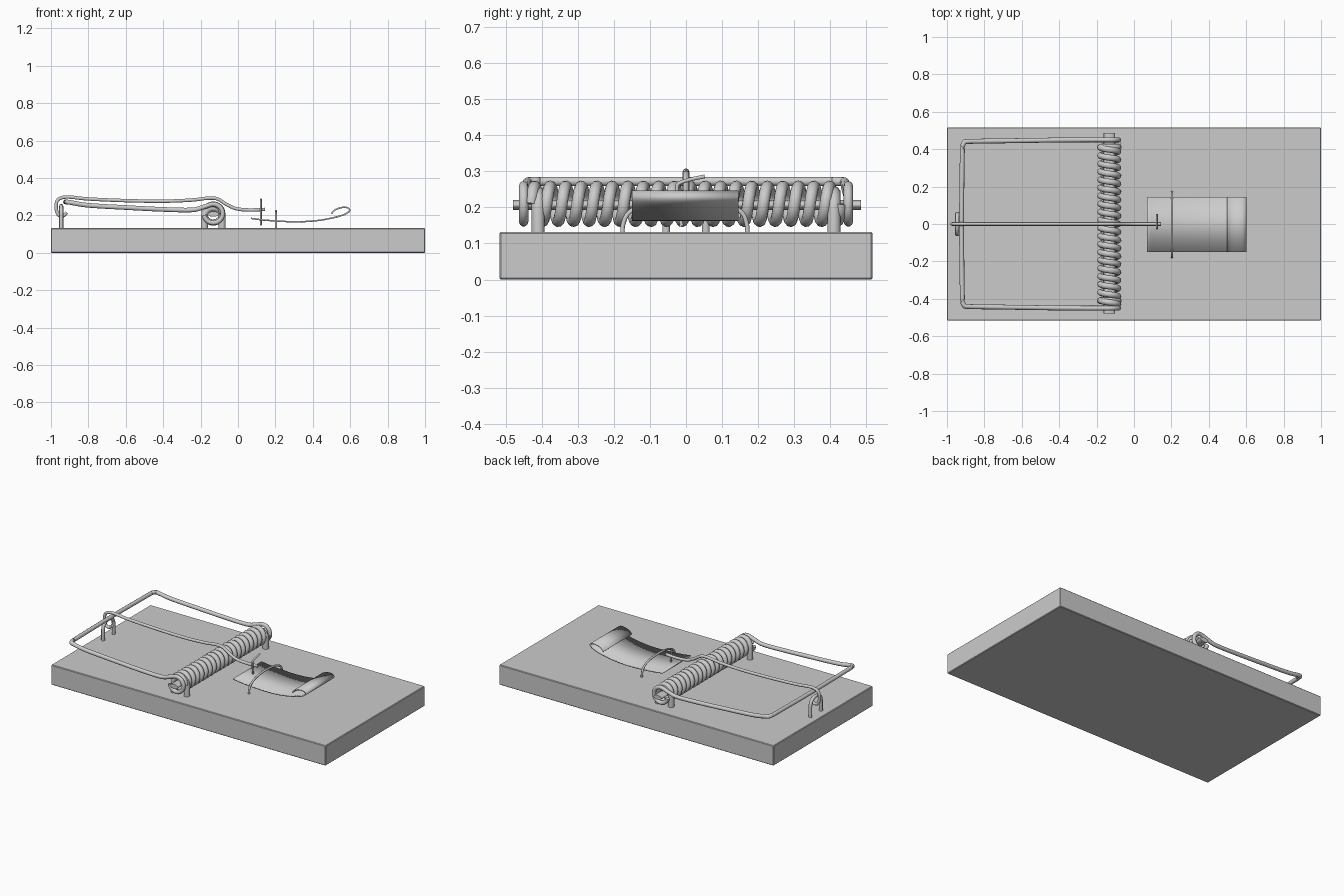
import bpy, math
from mathutils import Vector

if "Cube" in bpy.data.objects:
    bpy.data.objects.remove(bpy.data.objects["Cube"])


def smooth_path(pts, steps=6):
    """Catmull-Rom samples through the points."""
    p = [Vector(q) for q in pts]
    p = [2 * p[0] - p[1]] + p + [2 * p[-1] - p[-2]]
    out = []
    for i in range(1, len(p) - 2):
        a, b, c, d = p[i - 1:i + 3]
        for k in range(steps):
            t = k / steps
            out.append(0.5 * (2 * b + (c - a) * t + (2 * a - 5 * b + 4 * c - d) * t**2
                              + (3 * b - a - 3 * c + d) * t**3))
    return out + [p[-2]]


def wire(name, path, radius, res=3):
    """Round wire swept along a path, converted to a smooth mesh."""
    cu = bpy.data.curves.new(name, 'CURVE')
    cu.dimensions = '3D'
    cu.bevel_depth = radius
    cu.bevel_resolution = res
    cu.use_fill_caps = True
    sp = cu.splines.new('POLY')
    sp.points.add(len(path) - 1)
    for pt, co in zip(sp.points, path):
        pt.co = (*co, 1)
    ob = bpy.data.objects.new(name, cu)
    bpy.context.collection.objects.link(ob)
    bpy.ops.object.select_all(action='DESELECT')
    ob.select_set(True)
    bpy.context.view_layer.objects.active = ob
    bpy.ops.object.convert(target='MESH')
    bpy.ops.object.shade_smooth_by_angle(angle=math.radians(40))
    return bpy.context.object


# wooden base
bpy.ops.mesh.primitive_cube_add(size=1, location=(0, 0, 0.066))
base = bpy.context.object
base.name = "wooden_base"
base.scale = (2, 1.034, 0.132)
bpy.ops.object.transform_apply(location=False, scale=True)
bev = base.modifiers.new("edge", 'BEVEL')
bev.width = 0.004
bev.segments = 1

# coil spring around the axle
CX, CZ = -0.132, 0.21
turns, per = 20, 24
coil = []
for i in range(turns * per + 1):
    a = 2 * math.pi * i / per
    coil.append((CX + 0.048 * math.cos(a), -0.43 + 0.86 * i / (turns * per),
                 CZ + 0.048 * math.sin(a)))
wire("coil_spring", coil, 0.0165)

# flattened axle rod
bpy.ops.mesh.primitive_cylinder_add(vertices=24, radius=1, depth=0.965,
                                    location=(CX, 0.003, 0.207), rotation=(math.pi / 2, 0, 0))
axle = bpy.context.object
axle.name = "axle_rod"
axle.scale = (0.03, 0.014, 1)
bpy.ops.object.shade_smooth_by_angle()

# staples holding the axle
for side, y in (("left", -0.41), ("right", 0.41)):
    pts = [(CX - 0.047, y, 0.12), (CX - 0.047, y, 0.195)]
    pts += [(CX - 0.047 * math.cos(math.pi * k / 10), y, 0.2 + 0.04 * math.sin(math.pi * k / 10))
            for k in range(1, 10)]
    pts += [(CX + 0.047, y, 0.195), (CX + 0.047, y, 0.12)]
    wire("axle_staple_" + side, pts, 0.019)

# hammer bar: side arm with a wrap on the axle, mirrored, joined by the far bar
wrap = [(CX + 0.05 * math.cos(a), 0.45, CZ + 0.05 * math.sin(a))
        for a in [math.radians(-170 + 20 * k) for k in range(15)]]
arm = wrap + [(-0.19, 0.45, 0.243), (-0.25, 0.45, 0.229), (-0.4, 0.449, 0.232),
              (-0.6, 0.446, 0.242), (-0.8, 0.443, 0.254), (-0.89, 0.441, 0.268),
              (-0.908, 0.435, 0.271), (-0.916, 0.415, 0.272), (-0.918, 0.37, 0.272)]
far = [(x, -y, z) for x, y, z in reversed(arm)]
wire("hammer_bar", smooth_path(arm + [(-0.922, 0, 0.272)] + far, 4), 0.013)

# locking bar with an eye around the rear staple
lock = [(-0.915, 0, 0.215), (-0.935, 0, 0.198), (-0.96, 0, 0.203), (-0.972, 0, 0.235),
        (-0.968, 0, 0.275), (-0.945, 0, 0.294), (-0.9, 0, 0.298), (-0.8, 0, 0.288),
        (-0.6, 0, 0.279), (-0.4, 0, 0.276), (-0.25, 0, 0.282), (-0.16, 0, 0.292),
        (-0.11, 0, 0.288), (-0.06, 0, 0.258), (-0.01, 0, 0.236), (0.06, 0, 0.229),
        (0.145, 0, 0.232)]
wire("locking_bar", smooth_path(lock), 0.0095)

# rear staple
rear = [(-0.945, 0.055 * s, z) for s, z in ((1, 0.12), (1, 0.2))]
rear += [(-0.945, 0.055 * math.cos(math.pi * k / 10), 0.205 + 0.045 * math.sin(math.pi * k / 10))
         for k in range(1, 10)]
rear += [(-0.945, -0.055, 0.2), (-0.945, -0.055, 0.12)]
wire("rear_staple", rear, 0.011)

# bait pedal: curved sheet with a rolled end
prof = smooth_path([(0.07, 0, 0.184), (0.15, 0, 0.174), (0.3, 0, 0.166), (0.42, 0, 0.172),
                    (0.52, 0, 0.19), (0.575, 0, 0.208), (0.597, 0, 0.226), (0.585, 0, 0.241),
                    (0.555, 0, 0.242), (0.52, 0, 0.23), (0.5, 0, 0.21)], 5)
n = len(prof)
verts = [(p.x, y, p.z) for y in (-0.15, 0.145) for p in prof]
me = bpy.data.meshes.new("bait_pedal")
me.from_pydata(verts, [], [(i, i + 1, n + i + 1, n + i) for i in range(n - 1)])
pedal = bpy.data.objects.new("bait_pedal", me)
bpy.context.collection.objects.link(pedal)
sol = pedal.modifiers.new("sheet", 'SOLIDIFY')
sol.thickness = 0.008
sol.offset = 0
bpy.ops.object.select_all(action='DESELECT')
pedal.select_set(True)
bpy.context.view_layer.objects.active = pedal
bpy.ops.object.shade_smooth_by_angle(angle=math.radians(45))

# arched staple over the pedal
arch = [(0.203, 0.17, 0.12), (0.203, 0.168, 0.155), (0.203, 0.152, 0.188), (0.203, 0.1, 0.212),
        (0.203, 0, 0.222), (0.203, -0.1, 0.212), (0.203, -0.155, 0.188),
        (0.203, -0.174, 0.155), (0.203, -0.176, 0.12)]
wire("pedal_staple", smooth_path(arch), 0.0065)

# catch hook standing on the pedal
hook = [(0.122, 0.052, 0.286), (0.122, 0.01, 0.277), (0.122, -0.02, 0.266), (0.122, -0.025, 0.252),
        (0.122, -0.022, 0.22), (0.122, -0.018, 0.185), (0.122, -0.012, 0.148)]
wire("catch_hook", smooth_path(hook), 0.0055)
